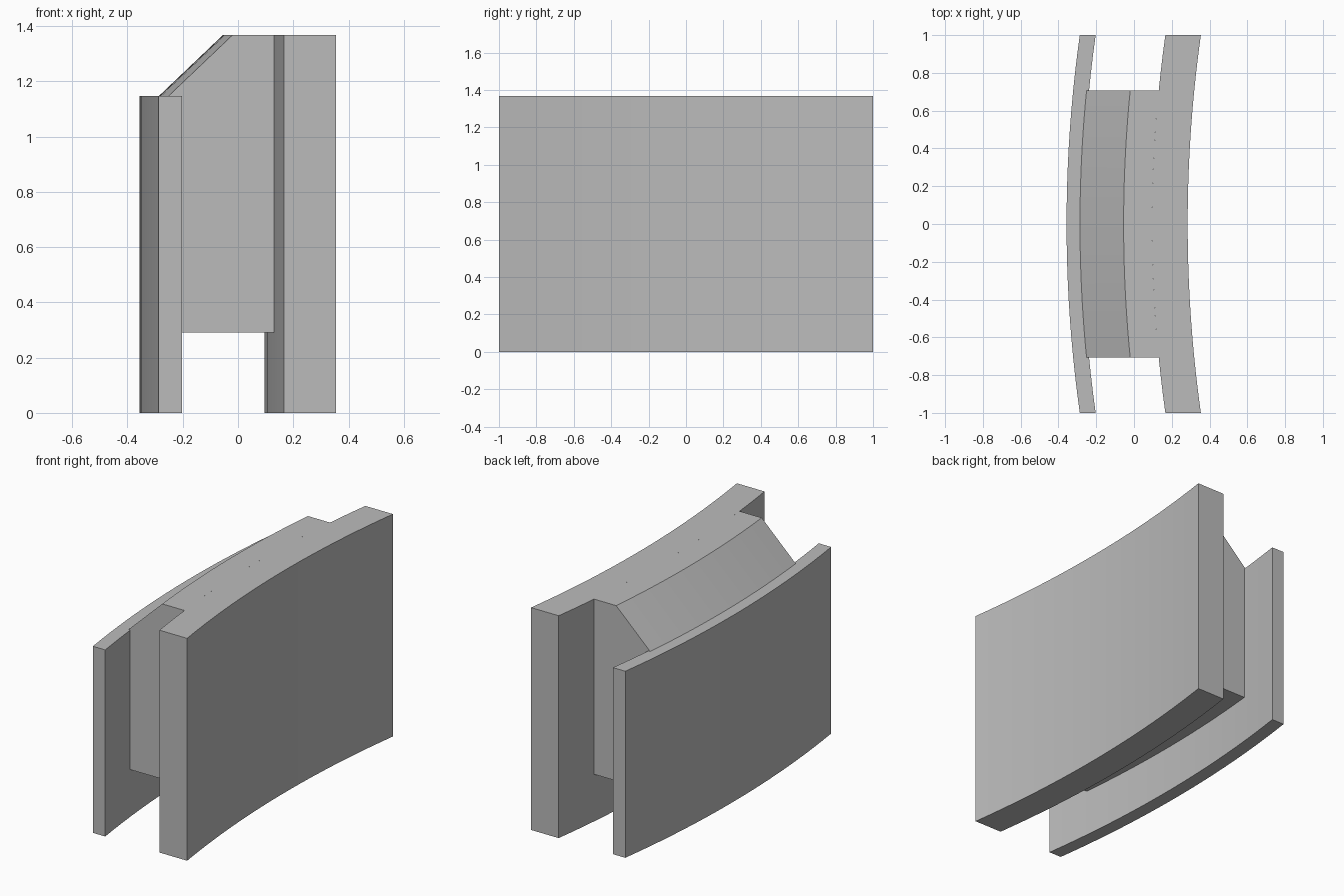
import bpy, bmesh, math

cube = bpy.data.objects.get("Cube")
if cube:
    bpy.data.objects.remove(cube, do_unlink=True)

grey = bpy.data.materials.new("plain_grey")
grey.use_nodes = True
colour = (0.5, 0.5, 0.5, 1)
grey.diffuse_color = colour
grey.node_tree.nodes["Principled BSDF"].inputs["Base Color"].default_value = colour

SAG = 0.07                              # bow of the curve over the half length
RADIUS = (1 + SAG ** 2) / (2 * SAG)


def bow(y):
    return RADIUS - math.sqrt(RADIUS ** 2 - y ** 2)


def bowed_bar(name, profile, half_length, steps=20):
    """Sweep an (x, z) profile along y, following the shallow arc."""
    bm = bmesh.new()
    rings = []
    for i in range(steps + 1):
        y = half_length * (2 * i / steps - 1)
        rings.append([bm.verts.new((x + bow(y), y, z)) for x, z in profile])
    n = len(profile)
    for a, b in zip(rings, rings[1:]):
        for j in range(n):
            k = (j + 1) % n
            bm.faces.new((a[j], a[k], b[k], b[j]))
    bm.faces.new(rings[0])
    bm.faces.new(rings[-1])
    bmesh.ops.recalc_face_normals(bm, faces=bm.faces)
    mesh = bpy.data.meshes.new(name)
    bm.to_mesh(mesh)
    bm.free()
    mesh.materials.append(grey)
    obj = bpy.data.objects.new(name, mesh)
    bpy.context.collection.objects.link(obj)
    bpy.ops.object.select_all(action='DESELECT')
    obj.select_set(True)
    bpy.context.view_layer.objects.active = obj
    bpy.ops.object.shade_smooth_by_angle(angle=math.radians(20))
    return obj


def slab(x0, x1, height):
    return [(x0, 0), (x1, 0), (x1, height), (x0, height)]


TOP, LOW_TOP, WEB_BASE = 1.367, 1.147, 0.29
THIN_OUT, THIN_IN = -0.357, -0.273
THICK_IN, THICK_OUT = 0.096, 0.284

# Two upright plates
bowed_bar("thin_plate", slab(THIN_OUT, THIN_IN, LOW_TOP), 1)
bowed_bar("thick_plate", slab(THICK_IN, THICK_OUT, TOP), 1)

# Raised web between the plates, with its sloping shoulder
bowed_bar("middle_web", [
    (THIN_IN, WEB_BASE), (THICK_IN, WEB_BASE), (THICK_IN, TOP),
    (-0.055, TOP), (-0.286, LOW_TOP), (THIN_IN, LOW_TOP)], 0.707)
